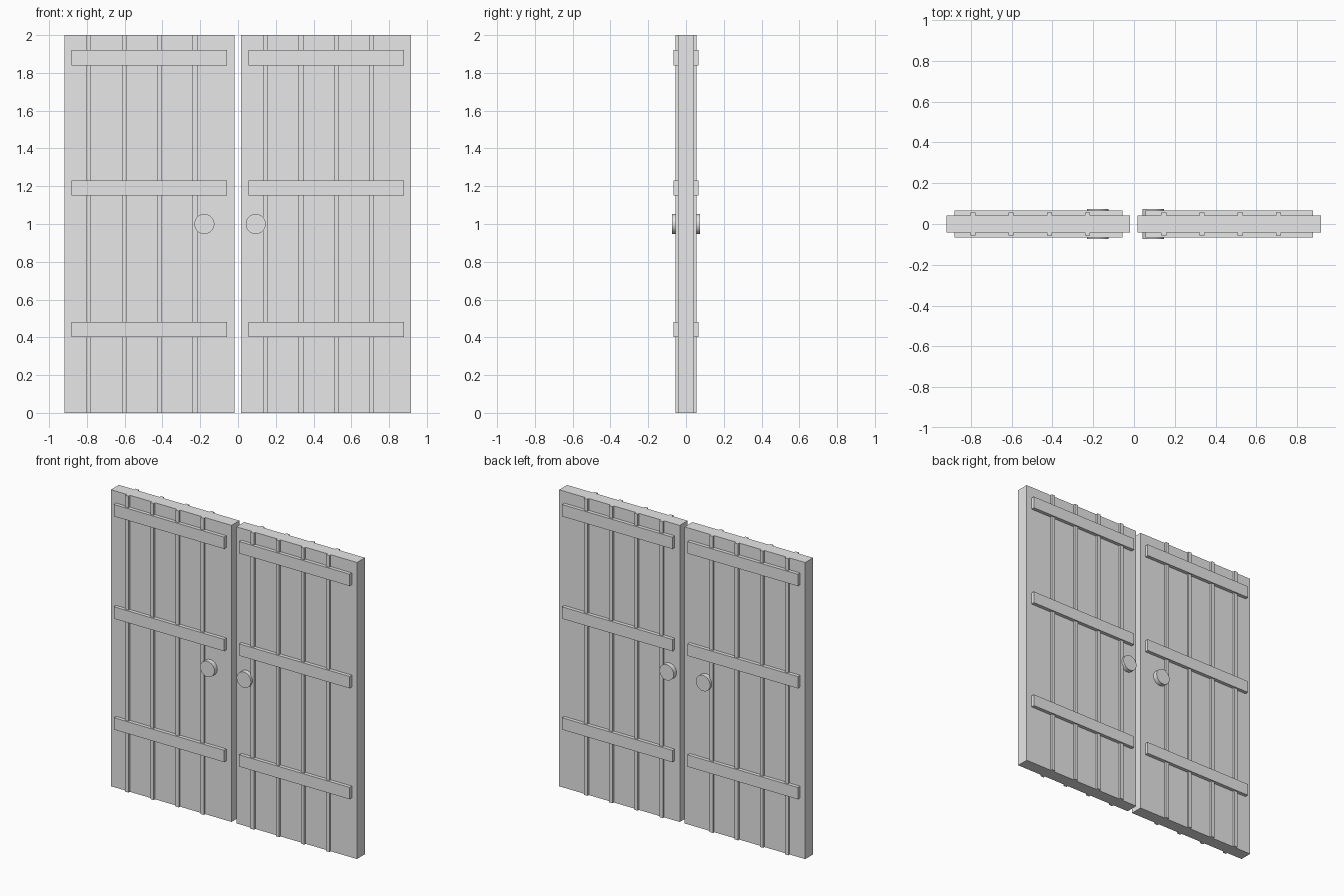
import bpy
import math

if "Cube" in bpy.data.objects:
    bpy.data.objects.remove(bpy.data.objects["Cube"], do_unlink=True)

GREY = (0.8, 0.8, 0.8, 1.0)
grey = bpy.data.materials.new("plain_grey")
grey.use_nodes = True
grey.diffuse_color = GREY
grey.node_tree.nodes["Principled BSDF"].inputs["Base Color"].default_value = GREY

PANEL = 0.042  # half thickness of a door leaf


def finish(name):
    ob = bpy.context.object
    ob.name = name
    ob.data.materials.append(grey)
    return ob


def box(name, centre, size):
    bpy.ops.mesh.primitive_cube_add(size=1, location=centre)
    ob = finish(name)
    ob.scale = size
    bpy.ops.object.transform_apply(location=False, rotation=False, scale=True)


def raised(name, x, z, width, height, outer, side):
    """Box standing proud of one face of a leaf."""
    depth = outer - PANEL
    box(name, (x, side * (PANEL + depth / 2), z), (width, depth, height))


def knob(name, x, side):
    depth = 0.073 - PANEL
    bpy.ops.mesh.primitive_cylinder_add(
        vertices=32, radius=0.053, depth=depth,
        location=(x, side * (PANEL + depth / 2), 1.0),
        rotation=(math.pi / 2, 0, 0))
    finish(name)
    bpy.ops.object.shade_smooth_by_angle(angle=math.radians(40))


# Two leaves, each fitted out alike on front and back
for leaf, cx, knob_x in (("right", -0.469, -0.178), ("left", 0.467, 0.094)):
    box(leaf + "_door_panel", (cx, 0, 1), (0.9, 2 * PANEL, 2))
    for face, side in (("front", -1), ("back", 1)):
        tag = f"{leaf}_{face}"
        # Narrow upright battens over the board joints
        for i in range(4):
            x = cx - 0.321 + 0.1875 * i
            raised(f"{tag}_batten_{i + 1}", x, 1, 0.025, 2, 0.056, side)
        # Wide cross braces
        for level, z in (("lower", 0.442), ("middle", 1.19), ("upper", 1.88)):
            raised(f"{tag}_{level}_brace", cx, z, 0.823, 0.08, 0.066, side)
        # Round door knob
        knob(tag + "_knob", knob_x, side)
